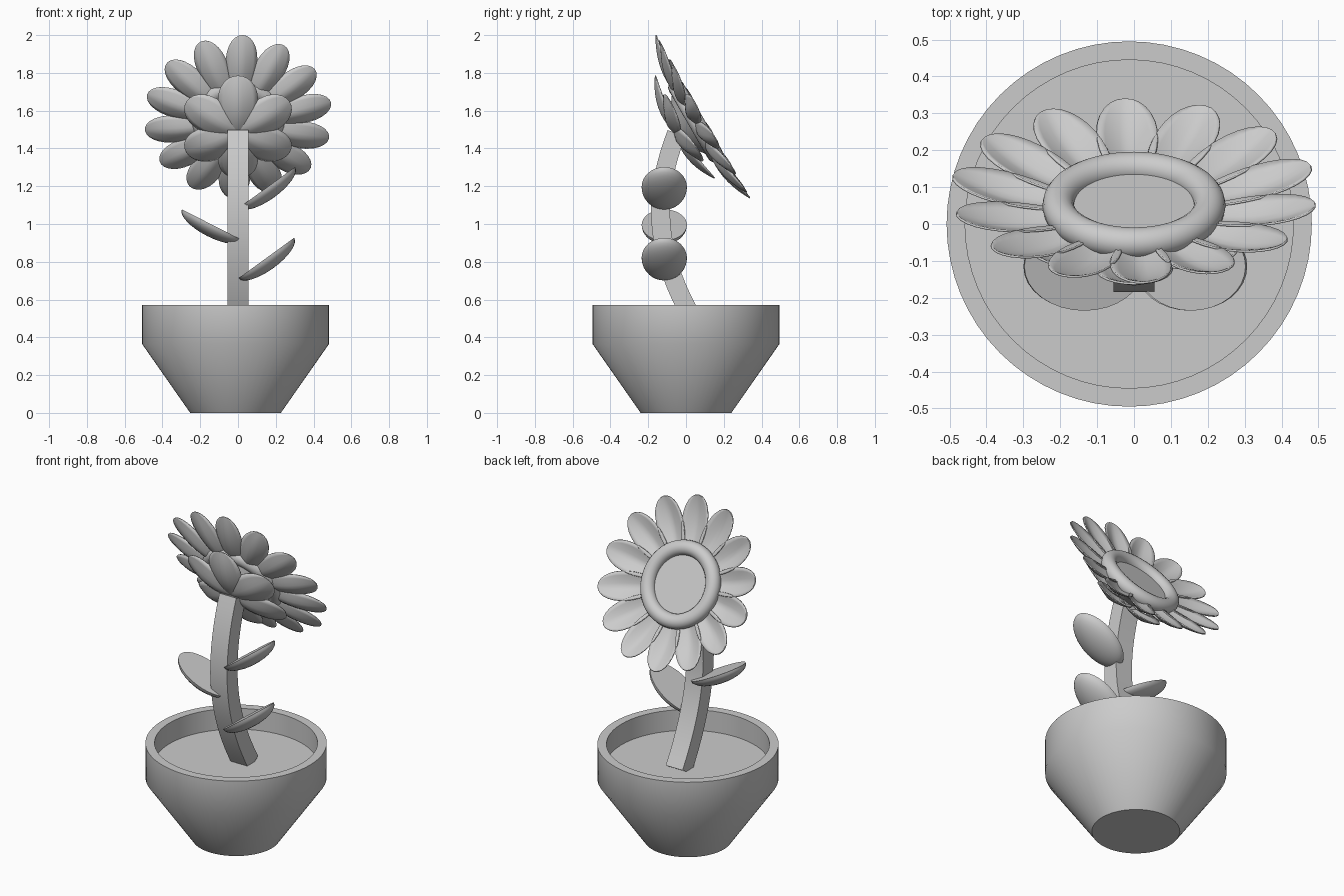
import bpy, bmesh, math
from mathutils import Matrix, Vector
from mathutils.geometry import interpolate_bezier

if "Cube" in bpy.data.objects:
    bpy.data.objects.remove(bpy.data.objects["Cube"])

GREY = (0.6, 0.6, 0.6, 1)
mat = bpy.data.materials.new("plain grey")
mat.use_nodes = True
mat.diffuse_color = GREY
mat.node_tree.nodes["Principled BSDF"].inputs["Base Color"].default_value = GREY


def add(name, bm, matrix=Matrix(), angle=35, fix=True):
    """Turn a bmesh into a shaded, coloured object."""
    if fix:
        bmesh.ops.recalc_face_normals(bm, faces=bm.faces)
    mesh = bpy.data.meshes.new(name)
    bm.to_mesh(mesh)
    bm.free()
    mesh.materials.append(mat)
    obj = bpy.data.objects.new(name, mesh)
    bpy.context.collection.objects.link(obj)
    obj.matrix_world = matrix
    bpy.ops.object.select_all(action="DESELECT")
    obj.select_set(True)
    bpy.context.view_layer.objects.active = obj
    bpy.ops.object.shade_smooth_by_angle(angle=math.radians(angle))
    return obj


def lathe(name, profile, matrix, closed=False, steps=64):
    """Spin a (radius, height) profile around z."""
    bm = bmesh.new()
    verts = [bm.verts.new((r, 0, z)) for r, z in profile]
    pairs = list(zip(verts, verts[1:]))
    if closed:
        pairs.append((verts[-1], verts[0]))
    edges = [bm.edges.new(p) for p in pairs]
    bmesh.ops.spin(bm, geom=verts + edges, axis=(0, 0, 1), cent=(0, 0, 0),
                   angle=math.tau, steps=steps, use_merge=True)
    bmesh.ops.remove_doubles(bm, verts=bm.verts, dist=0.0005)
    return add(name, bm, matrix)


def petal(name, matrix, r0, r1, half_width, z0, z1, depth):
    """Cupped blade along x, with a crease down the middle."""
    bm = bmesh.new()
    bmesh.ops.create_grid(bm, x_segments=14, y_segments=8, size=1)
    for v in bm.verts:
        s, t = math.sin(v.co.x * math.pi / 2), v.co.y
        k = (s + 1) / 2
        round_off = max(0, 1 - s * s)
        v.co = (r0 + (r1 - r0) * k,
                t * half_width * math.sqrt(round_off) * (1 + 0.15 * s),
                z0 + (z1 - z0) * k - depth * round_off * (1 - abs(t) ** 1.4))
    bmesh.ops.remove_doubles(bm, verts=bm.verts, dist=0.0005)
    obj = add(name, bm, matrix, 50)
    solid = obj.modifiers.new("thickness", "SOLIDIFY")
    solid.thickness = 0.006


def leaf(name, x, z, tilt):
    """Half ellipsoid with its flat side up."""
    bm = bmesh.new()
    bmesh.ops.create_uvsphere(bm, u_segments=32, v_segments=16, radius=1)
    cut = bmesh.ops.bisect_plane(bm, geom=bm.verts[:] + bm.edges[:] + bm.faces[:],
                                 plane_co=(0, 0, 0), plane_no=(0, 0, 1), clear_outer=True)
    bmesh.ops.holes_fill(bm, edges=[e for e in bm.edges if e.is_boundary], sides=0)
    bmesh.ops.scale(bm, vec=(0.182, 0.12, 0.065), verts=bm.verts)
    add(name, bm, Matrix.Translation((x, -0.115, z))
        @ Matrix.Rotation(math.radians(-tilt), 4, "Y"))


# Pot with soil
lathe("pot", [(0, 0), (0.24, 0), (0.495, 0.365), (0.495, 0.57), (0.445, 0.57), (0.445, 0.445)],
      Matrix.Translation((-0.013, 0, 0)))
lathe("soil", [(0.445, 0.445), (0, 0.445)], Matrix.Translation((-0.013, 0, 0)))

# Bent square stem
path = interpolate_bezier(Vector((0, 0.07, 0.44)), Vector((0, -0.16, 0.81)),
                          Vector((0, -0.19, 1.12)), Vector((0, -0.05, 1.48)), 20)
bm = bmesh.new()
rings = []
for i, p in enumerate(path):
    along = (path[min(i + 1, 19)] - path[max(i - 1, 0)]).normalized()
    side = along.cross(Vector((1, 0, 0))) * 0.05
    across = Vector((0.056, 0, 0))
    rings.append([bm.verts.new(p + a * across + b * side)
                  for a, b in ((1, 1), (-1, 1), (-1, -1), (1, -1))])
for low, high in zip(rings, rings[1:]):
    for j in range(4):
        k = (j + 1) % 4
        bm.faces.new((low[j], low[k], high[k], high[j]))
bm.faces.new(rings[0])
bm.faces.new(rings[-1])
add("stem", bm)

# Leaves
leaf("upper_left_leaf", 0.155, 1.195, 36)
leaf("right_leaf", -0.135, 0.995, -27)
leaf("lower_left_leaf", 0.15, 0.82, 36)

# Flower head, tipped towards the back; local +z is its face
head = Matrix.Translation((0, 0.088, 1.568)) @ Matrix.Rotation(math.radians(-60), 4, "X")
ring = [(0.205 + 0.043 * math.cos(a), -0.043 + 0.043 * math.sin(a))
        for a in (math.tau * i / 16 for i in range(16))]
lathe("flower_ring", ring, head, closed=True)
lathe("flower_centre", [(0, -0.04), (0.2, -0.04), (0.2, -0.07), (0.06, -0.17), (0, -0.17)], head)

for i in range(14):
    turn = Matrix.Rotation(math.radians(-87) + math.tau * i / 14, 4, "Z")
    petal(f"petal_{i + 1}", head @ turn, 0.16, 0.5, 0.083, -0.06, 0, 0.035)
for i in range(6):
    turn = Matrix.Rotation(math.radians(-90) + math.tau * i / 6, 4, "Z")
    petal(f"sepal_{i + 1}", head @ turn, 0, 0.315, 0.105, -0.17, -0.11, 0.04)
